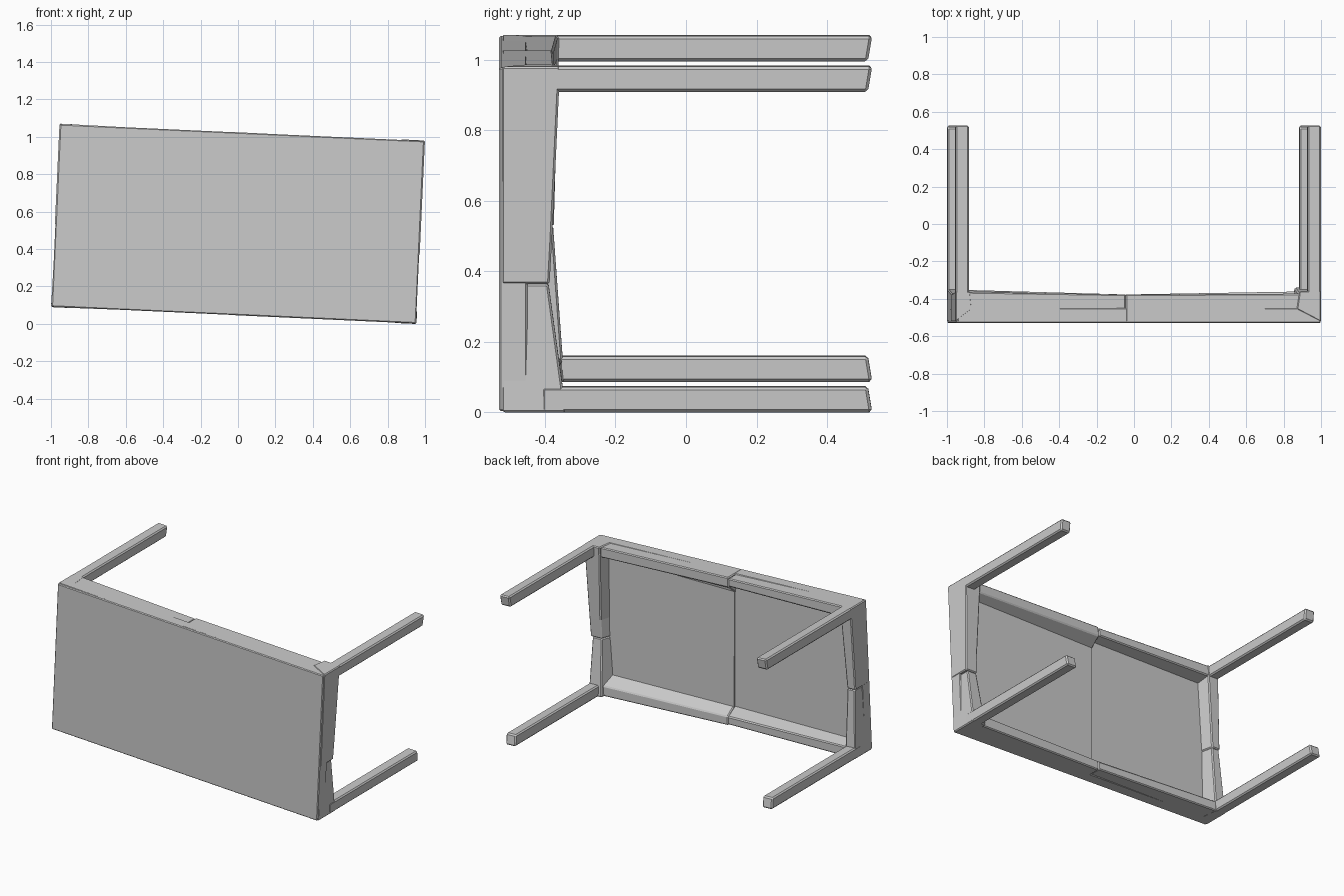
import bpy, bmesh, math
from mathutils import Matrix

if "Cube" in bpy.data.objects:
    bpy.data.objects.remove(bpy.data.objects["Cube"])

grey = bpy.data.materials.new("plain grey")
grey.use_nodes = True
grey.diffuse_color = (0.6, 0.6, 0.6, 1)
grey.node_tree.nodes["Principled BSDF"].inputs["Base Color"].default_value = (0.6, 0.6, 0.6, 1)

W, H = 0.978, 0.491          # half width and half height of the table top
FRONT, END = -0.53, 0.525    # outer face of the top, tips of the legs
PANEL = FRONT + 0.08         # inner face of the top
SEAM_TOP, SEAM_BOTTOM = -0.067, -0.022
TILT = Matrix.Translation((0, 0, 0.535)) @ Matrix.Rotation(0.046, 4, "Y")


def loft(name, rings, bevel=0.006):
    """Join four-sided rings into a closed, lightly bevelled solid."""
    bm = bmesh.new()
    loops = [[bm.verts.new(p) for p in ring] for ring in rings]
    for a, b in zip(loops, loops[1:]):
        for i in range(4):
            j = (i + 1) % 4
            bm.faces.new((a[i], a[j], b[j], b[i]))
    bm.faces.new(loops[0])
    bm.faces.new(loops[-1])
    bmesh.ops.recalc_face_normals(bm, faces=bm.faces)
    mesh = bpy.data.meshes.new(name)
    bm.to_mesh(mesh)
    bm.free()
    mesh.materials.append(grey)
    obj = bpy.data.objects.new(name, mesh)
    bpy.context.collection.objects.link(obj)
    obj.matrix_world = TILT
    if bevel:
        mod = obj.modifiers.new("soft edges", "BEVEL")
        mod.width, mod.segments = bevel, 1
    return obj


def rail(name, side, sections):
    """Sections: position along, outer inset, width at the top, width at the rim, rim y."""
    rings = []
    for s, inset, wide, rim, back in sections:
        profile = [(inset, FRONT + 0.006), (inset, back), (rim, back), (wide, PANEL - 0.006)]
        if side in ("left", "right"):
            sign = 1 if side == "left" else -1
            rings.append([(sign * (W - d), y, s) for d, y in profile])
        else:
            sign = 1 if side == "top" else -1
            rings.append([(s, y, sign * (H - d)) for d, y in profile])
    loft(name, rings)


# Table top, with a slightly raised half on the inner face
e = 0.003
loft("table_top", [[(x, FRONT, e - H), (x, PANEL, e - H), (x, PANEL, H - e), (x, FRONT, H - e)]
                   for x in (e - W, W - e)], 0.005)
loft("inner_panel", [[(lo, y, -H + 0.03), (W - 0.04, y, -H + 0.03),
                      (W - 0.04, y, H - 0.03), (hi, y, H - 0.03)]
                     for y, lo, hi in ((PANEL - 0.02, SEAM_BOTTOM, SEAM_TOP),
                                       (PANEL + 0.008, SEAM_BOTTOM, SEAM_TOP))], 0)

# Long rails, each in two lengths meeting at the seam
rail("top_rail_right", "top", [(0.01 - W, 0, 0.09, 0.07, -0.363),
                               (SEAM_TOP, 0.008, 0.07, 0.06, -0.377)])
rail("top_rail_left", "top", [(SEAM_TOP, 0.002, 0.13, 0.065, -0.377),
                              (W - 0.01, 0.006, 0.09, 0.07, -0.372)])
rail("bottom_rail_right", "bottom", [(0.01 - W, 0, 0.075, 0.065, -0.35),
                                     (SEAM_BOTTOM, 0.008, 0.105, 0.06, -0.377)])
rail("bottom_rail_left", "bottom", [(SEAM_BOTTOM, 0.002, 0.11, 0.06, -0.377),
                                    (W - 0.01, 0.002, 0.125, 0.07, -0.36)])

# Short rails, thinning toward the waist
rail("left_rail_lower", "left", [(-H, 0, 0.12, 0.095, -0.34),
                                 (-0.127, 0.012, 0.11, 0.08, -0.39)])
rail("left_rail_upper", "left", [(-0.127, 0, 0.11, 0.08, -0.387), (0, 0, 0.11, 0.085, -0.38),
                                 (H, 0, 0.13, 0.115, -0.357)])
rail("right_rail_lower", "right", [(-H, 0, 0.09, 0.075, -0.345),
                                   (-0.05, 0.006, 0.08, 0.06, -0.377)])
rail("right_rail_upper", "right", [(-0.05, 0, 0.08, 0.06, -0.375),
                                   (H, 0, 0.09, 0.08, -0.36)])

# Legs, flush with the corners and cut slightly askew at the tips
S = 0.072
for sx, xname in ((1, "left"), (-1, "right")):
    for sz, zname in ((1, "upper"), (-1, "lower")):
        rings = []
        for y, skew in ((-0.41, 0), (END - 0.003, 0.006)):
            corners = [(0, 0), (S, 0), (S, S), (0, S)]
            rings.append([(sx * (W - a), y + skew * (1 if b == 0 else -1), sz * (H - b))
                          for a, b in corners])
        loft(f"{zname}_{xname}_leg", rings, 0.008)
